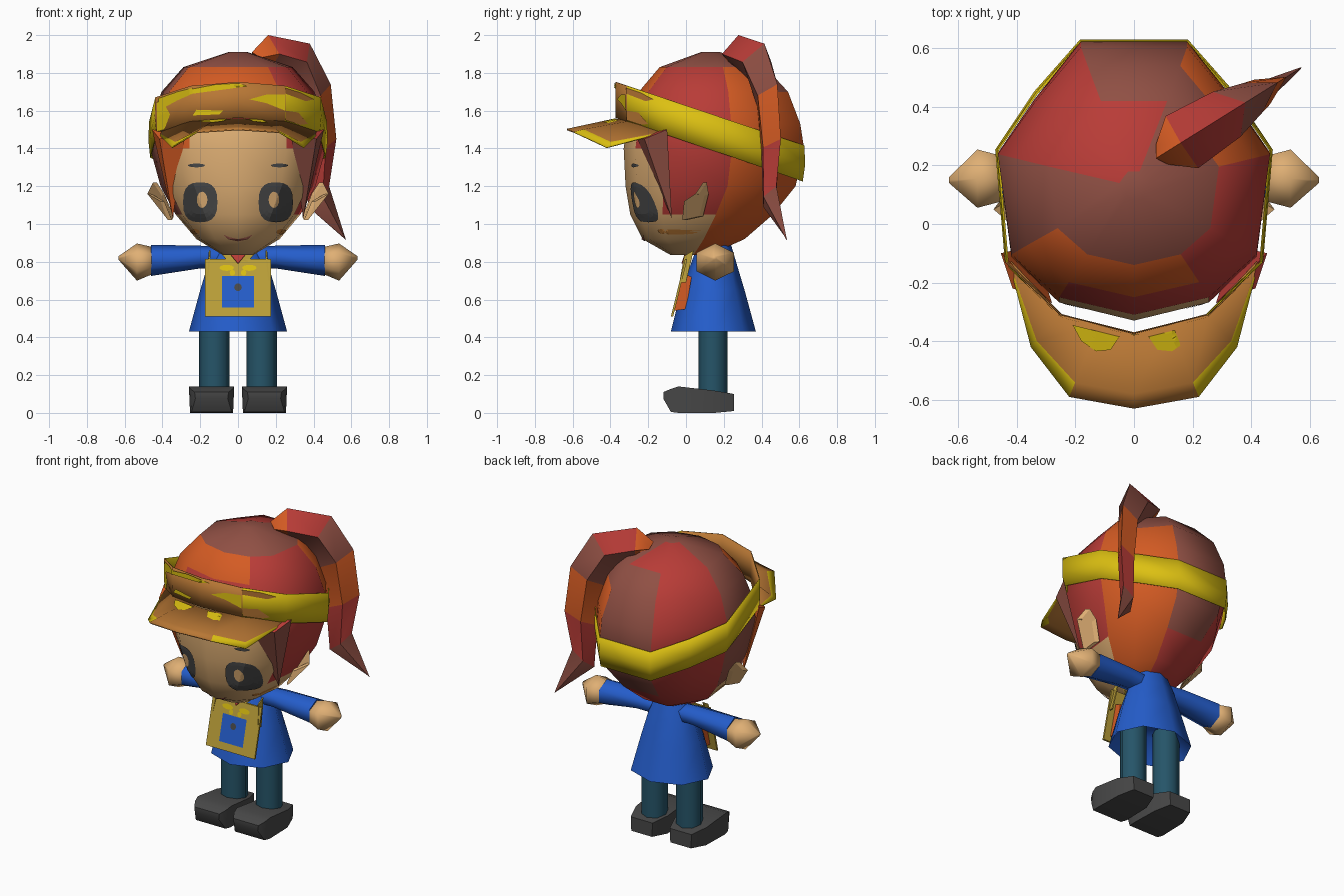
import bpy, bmesh, math
from mathutils import Vector
from mathutils.bvhtree import BVHTree

if "Cube" in bpy.data.objects:
    bpy.data.objects.remove(bpy.data.objects["Cube"])

COLORS = {
    "skin": (.74, .43, .175), "hair_red": (.48, .045, .038), "hair_orange": (.66, .105, .017),
    "hair_brown": (.28, .08, .058), "yellow": (.72, .53, .006), "tan": (.48, .185, .035),
    "blue": (.018, .11, .60), "teal": (.019, .09, .14), "charcoal": (.065, .065, .065),
    "khaki": (.50, .35, .04)}
MATS = {}
for n, c in COLORS.items():
    MATS[n] = bpy.data.materials.new(n)
    MATS[n].diffuse_color = (*c, 1)


def make(name, verts, faces, colors, smooth=0, thick=0, orient=True):
    """colors: one colour name, or a list with one name per face."""
    cols = [colors] * len(faces) if isinstance(colors, str) else colors
    names = list(dict.fromkeys(cols))
    me = bpy.data.meshes.new(name)
    me.from_pydata([tuple(v) for v in verts], [], faces)
    for n in names:
        me.materials.append(MATS[n])
    for p, c in zip(me.polygons, cols):
        p.material_index = names.index(c)
    if orient:
        bm = bmesh.new()
        bm.from_mesh(me)
        bmesh.ops.recalc_face_normals(bm, faces=bm.faces)
        bm.to_mesh(me)
        bm.free()
    ob = bpy.data.objects.new(name, me)
    bpy.context.collection.objects.link(ob)
    if smooth:
        bpy.ops.object.select_all(action='DESELECT')
        ob.select_set(True)
        bpy.context.view_layer.objects.active = ob
        bpy.ops.object.shade_smooth_by_angle(angle=math.radians(smooth))
    if thick:
        m = ob.modifiers.new("thickness", 'SOLIDIFY')
        m.thickness, m.offset = thick, 0
    return ob


def loft(name, rings, color, caps=True, closed=True, **kw):
    """color: a colour name or a rule color(row, segment)."""
    n = len(rings[0])
    verts = [v for r in rings for v in r]
    faces, cols = [], []
    rule = color if callable(color) else lambda r, s: color
    for r in range(len(rings) - 1):
        for s in range(n if closed else n - 1):
            t = (s + 1) % n
            faces.append((r * n + s, r * n + t, r * n + n + t, r * n + n + s))
            cols.append(rule(r, s))
    if caps:
        faces += [tuple(range(n)), tuple(range(len(verts) - n, len(verts)))]
        cols += [rule(0, 3), rule(len(rings) - 2, 3)]
    return make(name, verts, faces, cols, **kw)


def oval(cx, cy, rx, ry, n=16, power=1.0):
    pts = []
    for i in range(n):
        c, s = math.cos(math.tau * i / n), math.sin(math.tau * i / n)
        pts.append((cx + rx * math.copysign(abs(c) ** power, c), cy + ry * math.copysign(abs(s) ** power, s)))
    return pts


def rect(x0, x1, z0, z1):
    return [(x0, z0), (x1, z0), (x1, z1), (x0, z1)]


def paint(name, target, outline, color, axis='y', lift=.007, rings=5, split=1):
    """Thin patch draped on a surface, seen along y (front) or z (top)."""
    me = target.data
    tree = BVHTree.FromPolygons([v.co for v in me.vertices], [p.vertices for p in me.polygons])
    if sum(a[0] * b[1] - a[1] * b[0] for a, b in zip(outline, outline[1:] + outline[:1])) < 0:
        outline = outline[::-1]
    outline = [(a[0] + (b[0] - a[0]) * k / split, a[1] + (b[1] - a[1]) * k / split)
               for a, b in zip(outline, outline[1:] + outline[:1]) for k in range(split)]
    n = len(outline)
    cx, cy = (sum(p[k] for p in outline) / n for k in (0, 1))
    flat = [(cx, cy)] + [(cx + (x - cx) * k / rings, cy + (y - cy) * k / rings)
                         for k in range(1, rings + 1) for x, y in outline]
    verts, bad = [], set()
    for i, (a, b) in enumerate(flat):
        o, d = ((a, -3, b), (0, 1, 0)) if axis == 'y' else ((a, b, 4), (0, 0, -1))
        hit = tree.ray_cast(Vector(o), Vector(d))[0]
        if hit is None or (axis == 'y' and hit.y > .1):
            bad.add(i)
            hit = Vector((0, 0, 1.2))
        verts.append(hit - Vector(d) * lift)
    faces = [(0, 1 + s, 1 + (s + 1) % n) for s in range(n)]
    for k in range(rings - 1):
        for s in range(n):
            a, b = 1 + k * n + s, 1 + k * n + (s + 1) % n
            faces.append((a, a + n, b + n, b))
    make(name, verts, [f for f in faces if not bad & set(f)], color, orient=False)


# Head: skin and hair coloured by segment and height
HALF = [(.39, 1), (.73, .585), (1, .2), (.9, -.55), (.55, -.87)]
OUT = HALF + [(0, -1)] + [(-x, y) for x, y in reversed(HALF)]


def head_ring(z, w, yf, yb):
    return [(x * w, (yf + yb) / 2 + y * (yb - yf) / 2, z) for x, y in OUT]


def head_color(row, seg):
    if row < {4: 5, 5: 5, 3: 4, 6: 4, 2: 2, 7: 2}.get(seg, 0):
        return "skin"
    if row == 7:
        return "hair_red" if seg > 7 else "hair_brown"
    if (row < 2 and seg > 7) or (row == 5 and seg in (4, 5)):
        return "hair_red"
    if seg == 0 and row < 6:
        return "hair_orange"
    return "hair_" + ["brown", "orange", "red", "red", "orange", "orange", "orange",
                      "brown", "red", "red", "brown"][seg]


head = loft("head", [head_ring(*r) for r in [
    (.835, .08, -.08, .12), (.92, .22, -.23, .31), (1.05, .33, -.295, .46), (1.2, .41, -.32, .58),
    (1.4, .465, -.33, .625), (1.53, .465, -.31, .605), (1.7, .405, -.25, .54), (1.83, .29, -.14, .42),
    (1.91, .05, .08, .18)]], head_color, smooth=70)

# Face details
for s, side in ((-1, "left"), (1, "right")):
    paint(side + "_eye", head, oval(s * .2, 1.115, .091, .106, 20, .75), "charcoal")
    paint(side + "_eye_glint", head, oval(s * .19, 1.128, .028, .043), "skin", lift=.0095)
    paint(side + "_brow", head, oval(s * .22, 1.31, .045, .01), "charcoal")
    paint(side + "_cheek", head, oval(s * .23, .958, .027, .015), "tan")
    paint(side + "_mouth_half", head, [(0, .908), (s * .05, .918), (s * .08, .945), (s * .045, .93), (0, .92)],
          "hair_brown", split=2)
    # Ear: flat angled plate
    rim = [(.45, .09, 1.22), (.48, .05, 1.16), (.41, -.01, 1.12), (.37, -.02, 1.02), (.36, .07, 1.04), (.41, .1, 1.16)]
    loft(side + "_ear", [[(s * (x - d), y + d, z) for x, y, z in rim] for d in (0, .02)], "skin")
    # Hair lock beside the face
    lock = [(.455, -.1, 1.5), (.28, -.27, 1.48), (.415, -.22, 1.45), (.345, -.075, 1.03)]
    make(side + "_lock", [(s * x, y, z) for x, y, z in lock], [(0, 1, 2), (0, 2, 3), (1, 3, 2), (0, 3, 1)],
         "hair_orange" if s < 0 else ["hair_red", "hair_brown", "hair_brown", "hair_red"])

# Ponytail: diamond sections sweeping out to the back right
TAIL = [(-.03, 1.91, .02, 1.85, .04), (.07, 2.0, .08, 1.8, .105), (.33, 1.955, .18, 1.76, .09),
        (.46, 1.74, .26, 1.62, .06), (.495, 1.45, .3, 1.36, .05), (.45, 1.2, .32, 1.09, .04),
        (.555, .915, .545, .925, .003)]


def tail_point(s, z, w=0):
    return (.1 + .85 * s + .53 * w, .24 + .53 * s - .85 * w, z)


loft("ponytail", [[tail_point(a, za), tail_point((a + b) / 2, (za + zb) / 2, w), tail_point(b, zb),
                   tail_point((a + b) / 2, (za + zb) / 2, -w)] for a, za, b, zb, w in TAIL],
     lambda r, s: "hair_" + ["orange", "brown" if s in (1, 2) else "red", "brown",
                             "orange", "red", "brown"][r], smooth=50)

# Headband: tilted ring, hugging the back of the head
BH = [(.182, .626), (.338, .449), (.47, .253), (.437, -.13), (.25, -.31)]
BAND = BH + [(0, -.372)] + [(-x, y) for x, y in reversed(BH)]
band = loft("headband", [[(x * k, y * (k if y > .3 else 1), 1.527 - .337 * y + h) for x, y in BAND]
                         for h, k in ((-.09, .985), (0, 1.005), (.1, .998))],
            lambda r, s: "tan" if 4 <= s <= 6 else "yellow", caps=False, thick=.004, smooth=60)
STRIPES = [("yellow", [(-.42, 1.6), (-.32, 1.655), (-.24, 1.69), (-.24, 1.72), (-.32, 1.7), (-.42, 1.665)]),
           ("yellow", [(-.24, 1.69), (-.05, 1.715), (.05, 1.73), (0, 1.745), (-.12, 1.738), (-.24, 1.715)]),
           ("yellow", [(.06, 1.66), (.15, 1.64), (.25, 1.6), (.25, 1.685), (.15, 1.685)]),
           ("yellow", [(-.24, 1.575), (-.1, 1.58), (-.08, 1.6), (-.22, 1.605)]),
           ("yellow", [(-.39, 1.5), (-.428, 1.49), (-.428, 1.645), (-.4, 1.655), (-.36, 1.58)]),
           ("tan", [(.252, 1.69), (.252, 1.72), (.33, 1.695), (.4, 1.66), (.36, 1.65)]),
           ("tan", [(.252, 1.55), (.252, 1.6), (.32, 1.59), (.37, 1.53), (.33, 1.525)])]
for i, (c, st) in enumerate(STRIPES):
    paint(f"band_patch_{i}", band, st, c, lift=.009, split=4)

# Visor brim with yellow side edges
inner = [(.42, -.13, 1.49), (.25, -.31, 1.54), (.12, -.345, 1.55), (0, -.375, 1.555)]
outer = [(.425, -.13, 1.48), (.35, -.42, 1.405), (.22, -.59, 1.485), (0, -.63, 1.5)]
inner, outer = ([*h, *[(-x, y, z) for x, y, z in reversed(h[:-1])]] for h in (inner, outer))
middle = [Vector(a).lerp(Vector(b), .8) for a, b in zip(inner, outer)]
brim = loft("brim", [inner, middle, outer], lambda r, s: "yellow" if r and s in (0, 1, 4, 5) else "tan",
            caps=False, closed=False, thick=.008, smooth=60)
for s in (-1, 1):
    paint("brim_patch", brim, [(s * x, y) for x, y in [(.21, -.345), (.18, -.4), (.13, -.435), (.08, -.43),
                                                       (.05, -.385), (.13, -.365)]], "yellow", 'z', .009, split=3)


# Neck and tunic
def ring(z, w, yf, yb, n=8):
    return [(w * math.cos(math.tau * i / n), (yf + yb) / 2 + (yb - yf) / 2 * math.sin(math.tau * i / n), z)
            for i in range(n)]


loft("neck", [ring(.78, .06, .08, .2), ring(.9, .06, .08, .2)], "skin", smooth=60)
loft("tunic", [ring(*r) for r in [(.56, .16, .02, .27), (.43, .26, -.08, .37), (.65, .2, -.025, .31),
                                  (.8, .155, .03, .265), (.885, .11, .06, .24)]], "blue", smooth=60)


def side_ring(x, y0, y1, z0, z1, n=6):
    return [(x, (y0 + y1) / 2 + (y1 - y0) / 2 * math.cos(math.tau * (i + .5) / n) / .87,
             (z0 + z1) / 2 + (z1 - z0) / 2 * math.sin(math.tau * (i + .5) / n)) for i in range(n)]


for s, side in ((-1, "left"), (1, "right")):
    # Sleeve and hand
    loft(side + "_sleeve", [side_ring(s * x, *r) for x, *r in [
        (.06, .09, .21, .76, .88), (.2, .08, .22, .765, .885), (.46, .075, .235, .725, .89)]], "blue", smooth=70)
    loft(side + "_hand", [side_ring(s * x, *r) for x, *r in [
        (.44, .08, .23, .74, .875), (.535, .055, .255, .70, .897), (.632, .14, .16, .81, .83)]], "skin", smooth=85)
    # Leg
    loft(side + "_leg", [[(x + s * .125, y, z) for x, y, z in ring(z, .081, .065, .22)]
                         for z in (.08, .58)], "teal", smooth=60)
    # Shoe: sections from toe to heel
    loft(side + "_shoe", [[(s * (.14 - w * .95), y, z0), (s * (.14 + w * .95), y, z0), (s * (.14 + w), y, z1),
                           (s * (.14 - w), y, z1)] for y, w, z0, z1 in [
        (-.12, .09, .075, .11), (-.08, .112, .005, .127), (-.04, .12, 0, .14), (.15, .115, 0, .118),
        (.255, .078, .01, .1)]], "charcoal", smooth=50)
    # Collar strip and shoulder strap
    make(side + "_collar", [(s * .13, .03, .885), (s * .09, .02, .89), (0, -.005, .81), (s * .05, -.005, .80)],
         [(0, 1, 2, 3)], "khaki", thick=.008)
    make(side + "_strap", [(s * .15, -.01, .83), (s * .15, .04, .86), (s * .165, .0, .69), (s * .165, -.035, .69)],
         [(0, 1, 2, 3)], "khaki", thick=.008)

# Chest pouch hanging at a slant, with painted front and an orange body behind
bag = loft("pouch", [[(x, y + d, z) for x, z, y in [(-.175, .51, -.08), (.175, .51, -.08), (.175, .815, -.005),
                                                    (-.175, .815, -.005)]] for d in (0, .012)], "khaki")
loft("pouch_body", [[(x, -.066, .54), (x, -.02, .74), (x, .03, .72), (x, .0, .55)] for x in (-.13, .13)], "hair_orange")
paint("pouch_square", bag, rect(-.085, .085, .558, .724), "blue", lift=.005, rings=1)
paint("pouch_dot", bag, oval(0, .665, .02, .02), "charcoal", lift=.008, rings=1)
for s in (-1, 1):
    paint("pouch_flourish", bag, oval(s * .06, .768, .038, .016), "yellow", lift=.004, rings=1)
    paint("pouch_curl", bag, oval(s * .03, .742, .014, .016), "yellow", lift=.005, rings=1)
make("neck_tie", [(-.05, .0, .85), (.05, .0, .85), (0, -.02, .79)], [(0, 1, 2)], "hair_red", thick=.008)

for m in bpy.data.materials:
    if m.users and not m.is_grease_pencil:
        m.use_nodes = True
        m.node_tree.nodes["Principled BSDF"].inputs["Base Color"].default_value = m.diffuse_color
